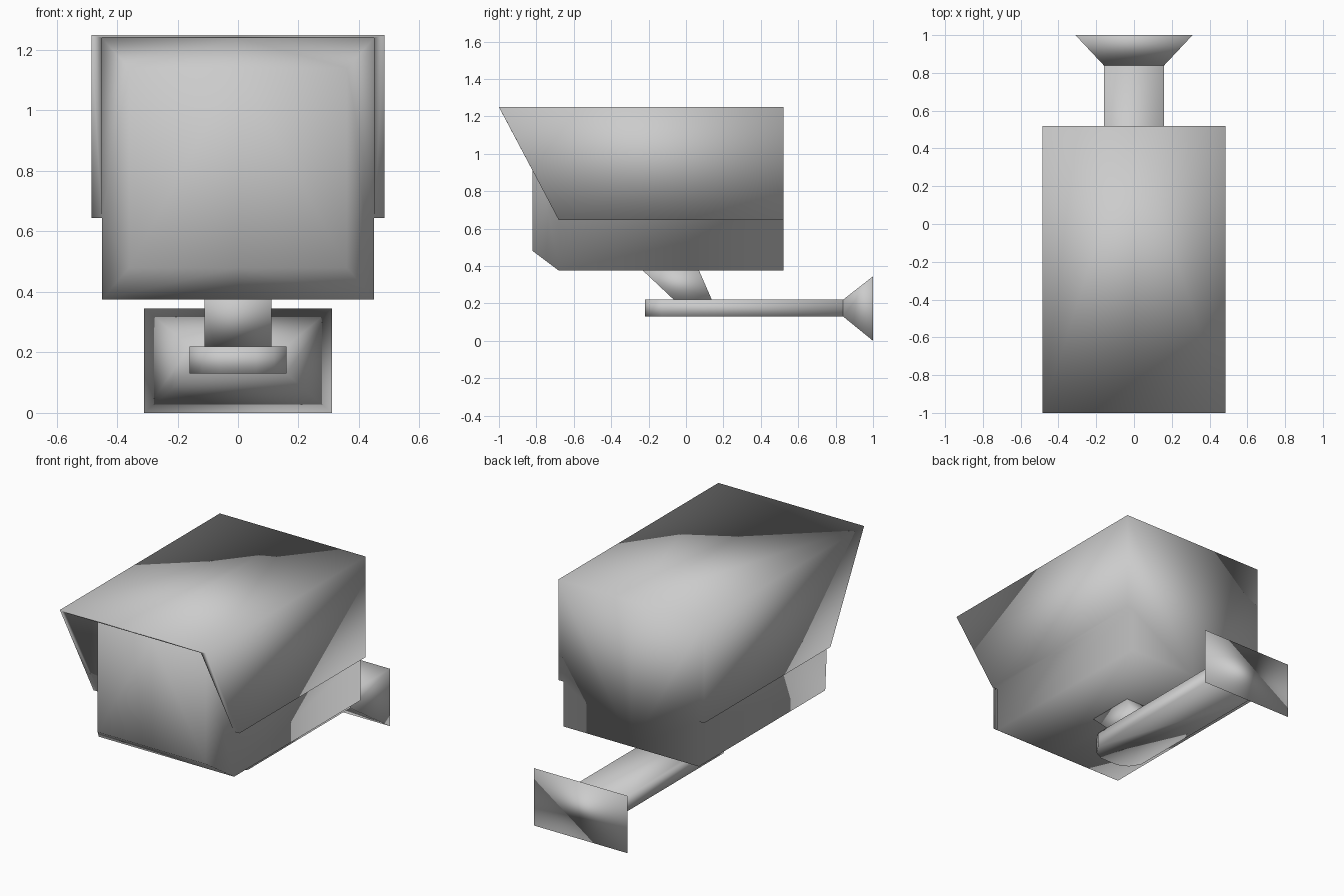
import bpy

if "Cube" in bpy.data.objects:
    bpy.data.objects.remove(bpy.data.objects["Cube"], do_unlink=True)

grey = bpy.data.materials.new("light grey")
grey.use_nodes = True
COLOUR = (0.6, 0.6, 0.6, 1)
grey.diffuse_color = COLOUR
grey.node_tree.nodes["Principled BSDF"].inputs["Base Color"].default_value = COLOUR


def make(name, verts, faces):
    """Smooth-shaded mesh object with outward normals."""
    import bmesh
    bm = bmesh.new()
    vs = [bm.verts.new(v) for v in verts]
    for f in faces:
        bm.faces.new([vs[i] for i in f])
    bmesh.ops.recalc_face_normals(bm, faces=bm.faces)
    me = bpy.data.meshes.new(name)
    bm.to_mesh(me)
    bm.free()
    me.materials.append(grey)
    me.polygons.foreach_set("use_smooth", [True] * len(me.polygons))
    ob = bpy.data.objects.new(name, me)
    bpy.context.collection.objects.link(ob)
    return ob


def loft(name, rings):
    """Skin matching rings of points and cap both ends."""
    n = len(rings[0])
    verts = [p for r in rings for p in r]
    faces = [(k + i, k + (i + 1) % n, k + n + (i + 1) % n, k + n + i)
             for k in range(0, len(verts) - n, n) for i in range(n)]
    faces += [tuple(range(n)), tuple(range(len(verts) - n, len(verts)))]
    return make(name, verts, faces)


def rect_y(y, hx, z0, z1):
    return [(-hx, y, z0), (hx, y, z0), (hx, y, z1), (-hx, y, z1)]


def rect_z(z, hx, y0, y1):
    return [(-hx, y0, z), (hx, y0, z), (hx, y1, z), (-hx, y1, z)]


# Housing: overhanging hood welded to the body, one half then mirrored
HOOD, BODY, FACE = 0.485, 0.45, 0.36
TOP, LEDGE, BOTTOM = 1.25, 0.645, 0.375
BACK, BROW, FRONT, GLASS = 0.52, -1.0, -0.68, -0.82
points = {
    "back_top_mid": (0, BACK, TOP), "back_top": (HOOD, BACK, TOP),
    "back_hem": (HOOD, BACK, LEDGE), "back_ledge": (BODY, BACK, LEDGE),
    "back_low": (BODY, BACK, BOTTOM), "back_low_mid": (0, BACK, BOTTOM),
    "brow_mid": (0, BROW, TOP), "brow": (HOOD, BROW, TOP),
    "hem": (HOOD, FRONT, LEDGE), "ledge": (BODY, FRONT, LEDGE),
    "low": (BODY, FRONT, BOTTOM), "low_mid": (0, FRONT, BOTTOM),
    "lip_mid": (0, BROW + 0.005, TOP - 0.01), "lip": (BODY, BROW + 0.005, TOP - 0.01),
    "top_mid": (0, FRONT, TOP - 0.01), "top": (BODY, FRONT, TOP - 0.01),
    "face_top_mid": (0, GLASS, 1.14), "face_top": (FACE, GLASS, 1.14),
    "face_low": (FACE, GLASS, 0.48), "face_low_mid": (0, GLASS, 0.48),
}
panels = [
    "back_top_mid back_top back_hem back_ledge back_low back_low_mid",
    "back_top_mid back_top brow brow_mid",
    "back_top back_hem hem brow",
    "back_hem back_ledge ledge hem",
    "back_ledge back_low low ledge",
    "back_low back_low_mid low_mid low",
    "brow_mid brow lip lip_mid",
    "brow hem ledge lip",
    "lip_mid lip top top_mid",
    "lip ledge top",
    "top_mid top face_top face_top_mid",
    "top ledge low face_low face_top",
    "low low_mid face_low_mid face_low",
    "face_top_mid face_top face_low face_low_mid",
]
keys = list(points)
housing = make("housing", list(points.values()),
               [[keys.index(k) for k in p.split()] for p in panels])
mirror = housing.modifiers.new("Mirror", "MIRROR")
mirror.use_clip = True

# Slanted neck between housing and arm
loft("neck", [rect_z(0.375, 0.11, -0.23, 0.07), rect_z(0.215, 0.11, -0.06, 0.14)])

# Flat arm with a rounded tip
side = [(0.16, 0.84), (0.16, -0.13), (0.12, -0.19), (0.06, -0.22)]
outline = side + [(-x, y) for x, y in reversed(side)]
loft("arm", [[(x, y, z) for x, y in outline] for z in (0.13, 0.22)])

# Flared wall mount
loft("wall_mount", [rect_y(0.84, 0.16, 0.13, 0.22), rect_y(1.0, 0.31, 0.0, 0.345)])
